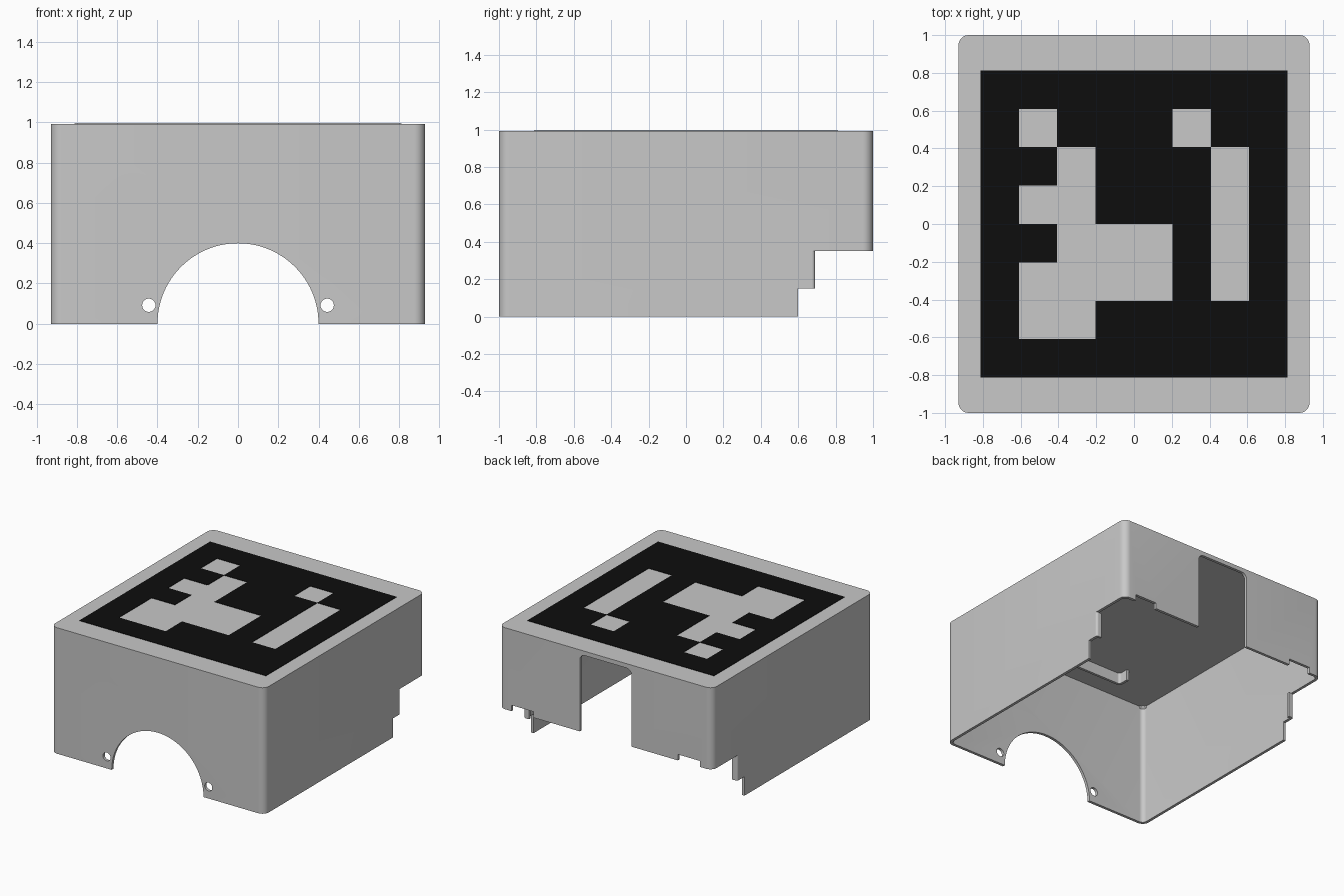
import bpy, bmesh, math

if "Cube" in bpy.data.objects:
    bpy.data.objects.remove(bpy.data.objects["Cube"])

W, D, H, T = 0.93, 1.0, 0.992, 0.022      # half width, half depth, height, wall
CEIL = 0.965


def material(name, v):
    m = bpy.data.materials.new(name)
    m.diffuse_color = (v, v, v, 1)
    m.use_nodes = True
    m.node_tree.nodes["Principled BSDF"].inputs["Base Color"].default_value = m.diffuse_color
    return m


grey = material("light grey plastic", 0.58)
black = material("marker black", 0.004)


def finish(name, bm, mat):
    bmesh.ops.recalc_face_normals(bm, faces=bm.faces[:])
    me = bpy.data.meshes.new(name)
    bm.to_mesh(me)
    bm.free()
    me.materials.append(mat)
    ob = bpy.data.objects.new(name, me)
    bpy.context.collection.objects.link(ob)
    return ob


def add_prism(bm, pts, axis, lo, hi):
    """Extrude a 2D outline along z (points are x, y) or y (points are x, z)."""
    def at(p, t):
        return (p[0], p[1], t) if axis == "z" else (p[0], t, p[1])
    a = [bm.verts.new(at(p, lo)) for p in pts]
    b = [bm.verts.new(at(p, hi)) for p in pts]
    n = len(pts)
    bm.faces.new(a)
    bm.faces.new(b[::-1])
    for i in range(n):
        j = (i + 1) % n
        bm.faces.new((a[i], a[j], b[j], b[i]))


def prism(name, pts, axis, lo, hi, mat=grey):
    bm = bmesh.new()
    add_prism(bm, pts, axis, lo, hi)
    return finish(name, bm, mat)


def rect(x0, y0, x1, y1, radii=(0, 0, 0, 0), seg=8):
    """Rectangle outline; radii in order right-top, left-top, left-bottom, right-bottom."""
    pts = []
    for k, (cx, cy, sx, sy) in enumerate(((x1, y1, -1, -1), (x0, y1, 1, -1),
                                          (x0, y0, 1, 1), (x1, y0, -1, 1))):
        r = radii[k]
        for i in range(seg + 1 if r else 1):
            a = math.radians(90 * (k + i / seg))
            ox, oy = (math.cos(a), math.sin(a)) if r else (0, 0)
            pts.append((cx + sx * r + r * ox, cy + sy * r + r * oy))
    return pts


def circle(cx, cy, r, n):
    return [(cx + r * math.cos(2 * math.pi * i / n), cy + r * math.sin(2 * math.pi * i / n))
            for i in range(n)]


def smooth(ob):
    bpy.ops.object.select_all(action="DESELECT")
    ob.select_set(True)
    bpy.context.view_layer.objects.active = ob
    bpy.ops.object.shade_smooth_by_angle(angle=math.radians(30))


# Cavity with a small chamfer where ceiling meets walls
bm = bmesh.new()
add_prism(bm, rect(-W + T, -D + T, W - T, D - T, (0.035,) * 4), "z", -0.5, CEIL)
top = [e for e in bm.edges if all(v.co.z > CEIL - 1e-4 for v in e.verts)]
bmesh.ops.bevel(bm, geom=top, offset=0.018, segments=1, affect="EDGES")
cutters = [finish("cut_cavity", bm, grey)]

# Front arch, screw holes, rear doorway, rear steps and notches
cutters += [
    prism("cut_arch", circle(0, 0, 0.4, 96), "y", -1.2, -0.9),
    prism("cut_door", rect(-0.225, -0.2, 0.225, 0.958, (0.045, 0.045, 0, 0)), "y", 0.9, 1.2),
    prism("cut_low_step", rect(-2, -0.3, 2, 0.15), "y", 0.6, 1.3),
    prism("cut_high_step", rect(-2, -0.31, 2, 0.35), "y", 0.672, 1.31),
]
for s in (-1, 1):
    cutters.append(prism("cut_hole", circle(s * 0.443, 0.092, 0.033, 32), "y", -1.2, -0.9))
    x0, x1 = sorted((s * 0.63, s * 0.82))
    cutters.append(prism("cut_notch", rect(x0, 0.2, x1, 0.397), "y", 0.9, 1.2))

# Cover shell
shell = prism("cover_shell", rect(-W, -D, W, D, (0.055,) * 4), "z", 0, H)
for c in cutters:
    m = shell.modifiers.new(c.name, "BOOLEAN")
    m.operation, m.solver, m.object = "DIFFERENCE", "EXACT", c
    c.hide_render = True
bpy.context.view_layer.update()
dg = bpy.context.evaluated_depsgraph_get()
mesh = bpy.data.meshes.new_from_object(shell.evaluated_get(dg))
shell.modifiers.clear()
shell.data = mesh
for c in cutters:
    bpy.data.objects.remove(c)
smooth(shell)

# Inward lips at the rear ends of the side walls
bm = bmesh.new()
for s in (-1, 1):
    x0, x1 = sorted((s * 0.885, s * W))
    radii = (0.017, 0, 0, 0) if s > 0 else (0, 0.017, 0, 0)
    add_prism(bm, rect(x0, 0.672, x1, 0.69, radii), "z", 0.15, 0.35)
smooth(finish("side_wall_lips", bm, grey))

# Shallow U-shaped rib under the ceiling
outer = rect(-0.48, -0.73, 0.48, -0.63, (0, 0, 0.04, 0.04))
inner = rect(-0.46, -0.71, 0.46, -0.63, (0, 0, 0.02, 0.02))
# both outlines run left-top, around the bottom, to right-top
smooth(prism("ceiling_rib", outer[1:] + outer[:1] + (inner[1:] + inner[:1])[::-1],
             "z", 0.88, CEIL + 0.005))

# Square marker: black cells on top, pale cells left open
pattern = ("100010", "010001", "110001", "011101", "111101", "110000")
cell = 1.626 / 8
bm = bmesh.new()
grid = [[bm.verts.new((-0.813 + i * cell, 0.813 - j * cell, H + 0.003)) for i in range(9)]
        for j in range(9)]
for j in range(8):
    for i in range(8):
        if 0 < i < 7 and 0 < j < 7 and pattern[j - 1][i - 1] == "1":
            continue
        bm.faces.new((grid[j][i], grid[j + 1][i], grid[j + 1][i + 1], grid[j][i + 1]))
bmesh.ops.delete(bm, geom=[v for v in bm.verts if not v.link_faces], context="VERTS")
ext = bmesh.ops.extrude_face_region(bm, geom=bm.faces[:], use_keep_orig=True)
for v in ext["geom"]:
    if isinstance(v, bmesh.types.BMVert):
        v.co.z = H - 0.001
finish("marker_plate", bm, black)
